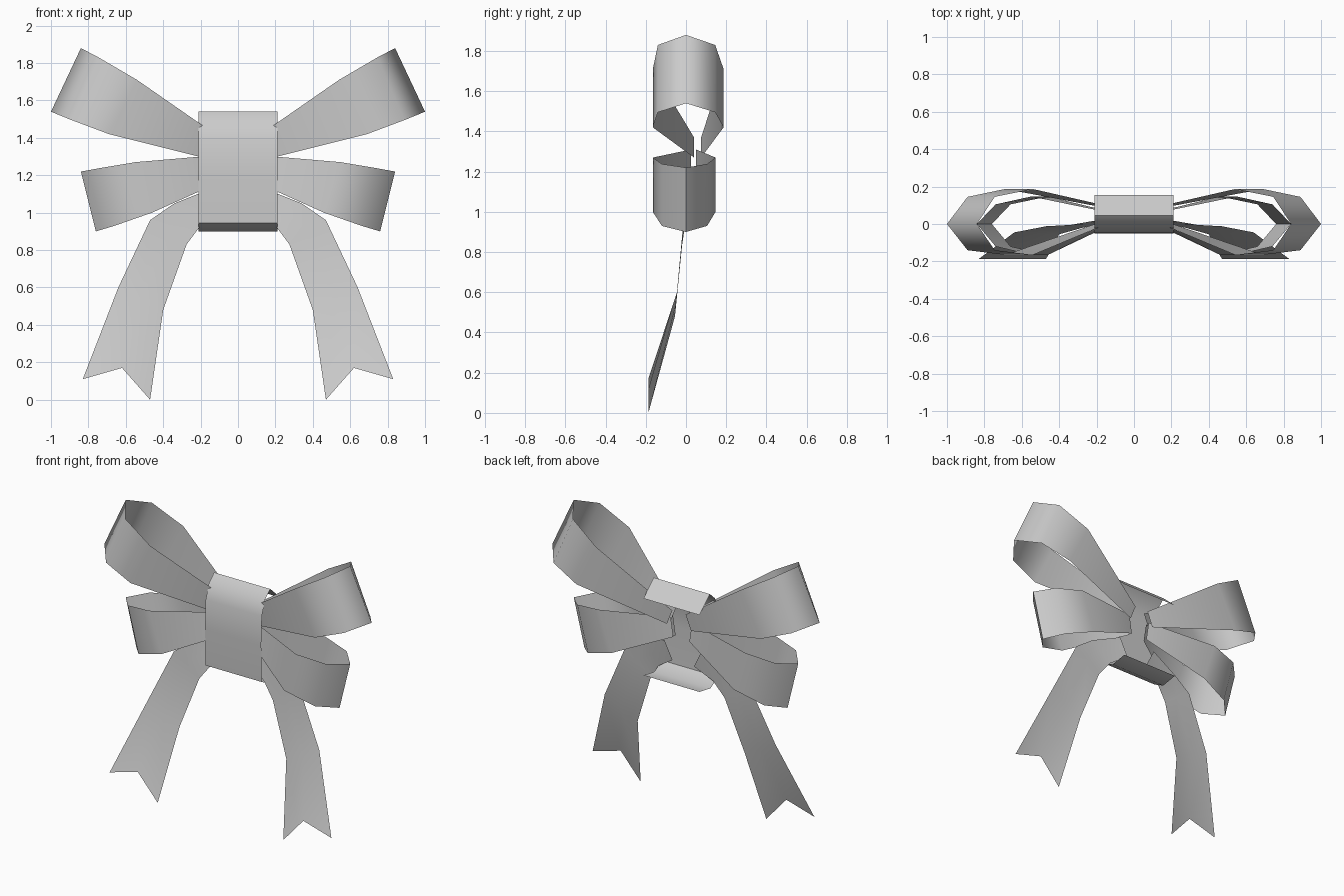
import bpy, bmesh, math

old = bpy.data.objects.get("Cube")
if old:
    bpy.data.objects.remove(old, do_unlink=True)

grey = bpy.data.materials.new("ribbon_grey")
grey.use_nodes = True
COLOUR = (0.6, 0.6, 0.6, 1)
grey.diffuse_color = COLOUR
grey.node_tree.nodes["Principled BSDF"].inputs["Base Color"].default_value = COLOUR


def ribbon(name, rows, angle, mirror=True):
    """Sheet of quads through rows of points, smoothed and mirrored."""
    bm = bmesh.new()
    grid = [[bm.verts.new(p) for p in row] for row in rows]
    for a, b in zip(grid, grid[1:]):
        for i in range(len(a) - 1):
            bm.faces.new((a[i], a[i + 1], b[i + 1], b[i]))
    mesh = bpy.data.meshes.new(name)
    bm.to_mesh(mesh)
    bm.free()
    mesh.materials.append(grey)
    obj = bpy.data.objects.new(name, mesh)
    bpy.context.collection.objects.link(obj)
    bpy.ops.object.select_all(action='DESELECT')
    bpy.context.view_layer.objects.active = obj
    obj.select_set(True)
    bpy.ops.object.shade_smooth_by_angle(angle=math.radians(angle))
    if mirror:
        mod = obj.modifiers.new("mirror", 'MIRROR')
        mod.use_mirror_merge = False
    return obj


def loop(name, stations, depths):
    """Loop that runs out along the front and returns along the back.
    A station is the upper and lower edge point in x, z."""
    out = list(range(len(stations)))
    order = out + out[-2::-1]
    rows = []
    for i, y in zip(order, depths):
        (xa, za), (xb, zb) = stations[i]
        rows.append([(xa, y, za), (xb, y, zb)])
    return ribbon(name, rows, 80)


# Two pairs of bow loops
loop("upper_loops",
     [((0.05, 1.37), (0.09, 1.27)), ((0.54, 1.71), (0.69, 1.42)),
      ((0.745, 1.83), (0.89, 1.495)), ((0.84, 1.88), (1.0, 1.54))],
     [0.04, -0.165, -0.14, 0, 0.145, 0.187, 0.075])
loop("lower_loops",
     [((0.08, 1.31), (0.06, 1.18)), ((0.55, 1.27), (0.46, 1.0)),
      ((0.74, 1.238), (0.66, 0.93)), ((0.84, 1.22), (0.76, 0.9))],
     [0.025, -0.165, -0.12, 0, 0.105, 0.147, 0.05])

# Hanging tails with notched ends: outer, middle and inner edge per row
ribbon("tails", [
    [(0.14, 0.03, 1.13), (0.11, 0.03, 1.07), (0.08, 0.03, 1.01)],
    [(0.34, -0.005, 1.05), (0.27, -0.005, 0.99), (0.2, -0.005, 0.93)],
    [(0.47, -0.012, 0.96), (0.37, -0.015, 0.9), (0.275, -0.02, 0.83)],
    [(0.64, -0.045, 0.6), (0.52, -0.05, 0.54), (0.4, -0.055, 0.48)],
    [(0.83, -0.187, 0.11), (0.62, -0.187, 0.17), (0.47, -0.187, 0.0)],
], 60)

# Open band wrapped around the middle, as a y, z profile
BAND = [(0.155, 1.44), (0.045, 1.54), (-0.01, 1.49), (-0.045, 1.39),
        (-0.052, 1.2), (-0.045, 0.945), (0.04, 0.9), (0.155, 0.92)]
ribbon("centre_band", [[(-0.21, y, z), (0.21, y, z)] for y, z in BAND],
       50, mirror=False)
